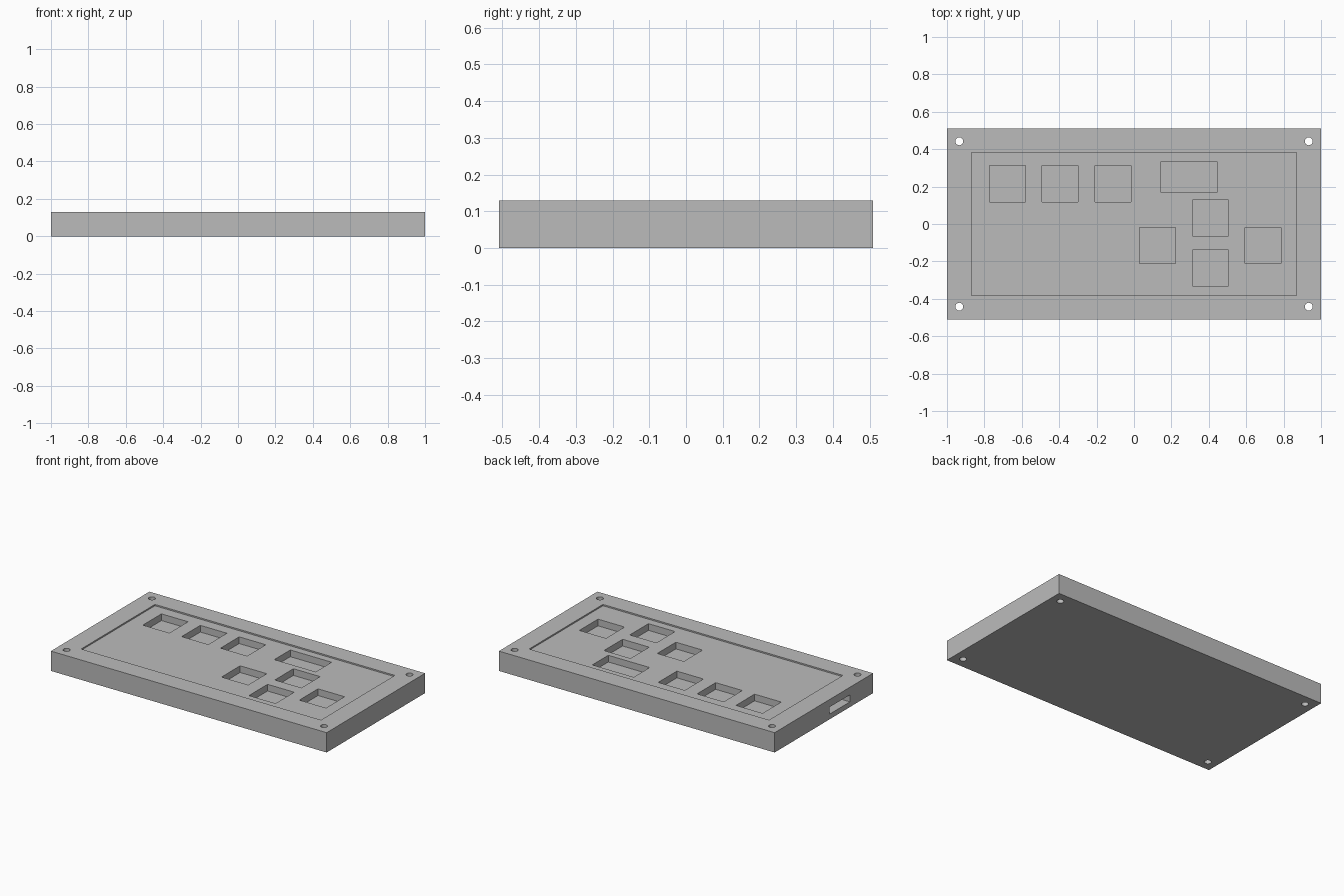
import bpy

default = bpy.data.objects.get("Cube")
if default:
    bpy.data.objects.remove(default, do_unlink=True)

HEIGHT = 0.13
RECESS_Z = 0.121
POCKET_Z = 0.077
KEY = 0.193

grey = bpy.data.materials.new("matte_grey")
grey.use_nodes = True
grey.diffuse_color = (0.5, 0.5, 0.5, 1)
grey.node_tree.nodes["Principled BSDF"].inputs["Base Color"].default_value = (0.5, 0.5, 0.5, 1)


def box(name, x, y, z, sx, sy, sz):
    """Box centred on x, y with its base at z."""
    bpy.ops.mesh.primitive_cube_add(size=1, location=(x, y, z + sz / 2))
    obj = bpy.context.object
    obj.name = name
    obj.scale = (sx, sy, sz)
    bpy.ops.object.transform_apply(location=True, rotation=False, scale=True)
    return obj


def cut(body, cutter):
    """Subtract the cutter from the body and discard it."""
    cutter.hide_render = True
    mod = body.modifiers.new("cut", 'BOOLEAN')
    mod.operation = 'DIFFERENCE'
    mod.solver = 'EXACT'
    mod.object = cutter
    bpy.context.view_layer.objects.active = body
    bpy.ops.object.modifier_apply(modifier=mod.name)
    bpy.data.objects.remove(cutter, do_unlink=True)


# Solid case
case = box("controller_case", 0, 0, 0, 2, 1.02, HEIGHT)
case.data.materials.append(grey)

# Shallow recess for the face plate
cut(case, box("plate_recess", 0, 0, RECESS_Z, 1.74, 0.765, 0.1))

# Square button pockets: a row of three and a diamond of four
row = [(-0.677 + i * 0.282, 0.215) for i in range(3)]
diamond = [(0.408, 0.033), (0.125, -0.115), (0.69, -0.115), (0.408, -0.235)]
for x, y in row + diamond:
    cut(case, box("button_pocket", x, y, POCKET_Z, KEY, KEY, 0.2))

# Wide display pocket
cut(case, box("display_pocket", 0.295, 0.252, POCKET_Z, 0.3, 0.165, 0.2))

# Cable port in the short side
cut(case, box("cable_port", -1, -0.165, 0.034, 0.5, 0.21, 0.046))

# Screw holes through the corners
for sx in (-1, 1):
    for sy in (-1, 1):
        bpy.ops.mesh.primitive_cylinder_add(vertices=32, radius=0.021, depth=0.5,
                                            location=(sx * 0.934, sy * 0.442, 0))
        cut(case, bpy.context.object)

bpy.ops.object.select_all(action='DESELECT')
case.select_set(True)
bpy.context.view_layer.objects.active = case
bpy.ops.object.shade_smooth_by_angle()
